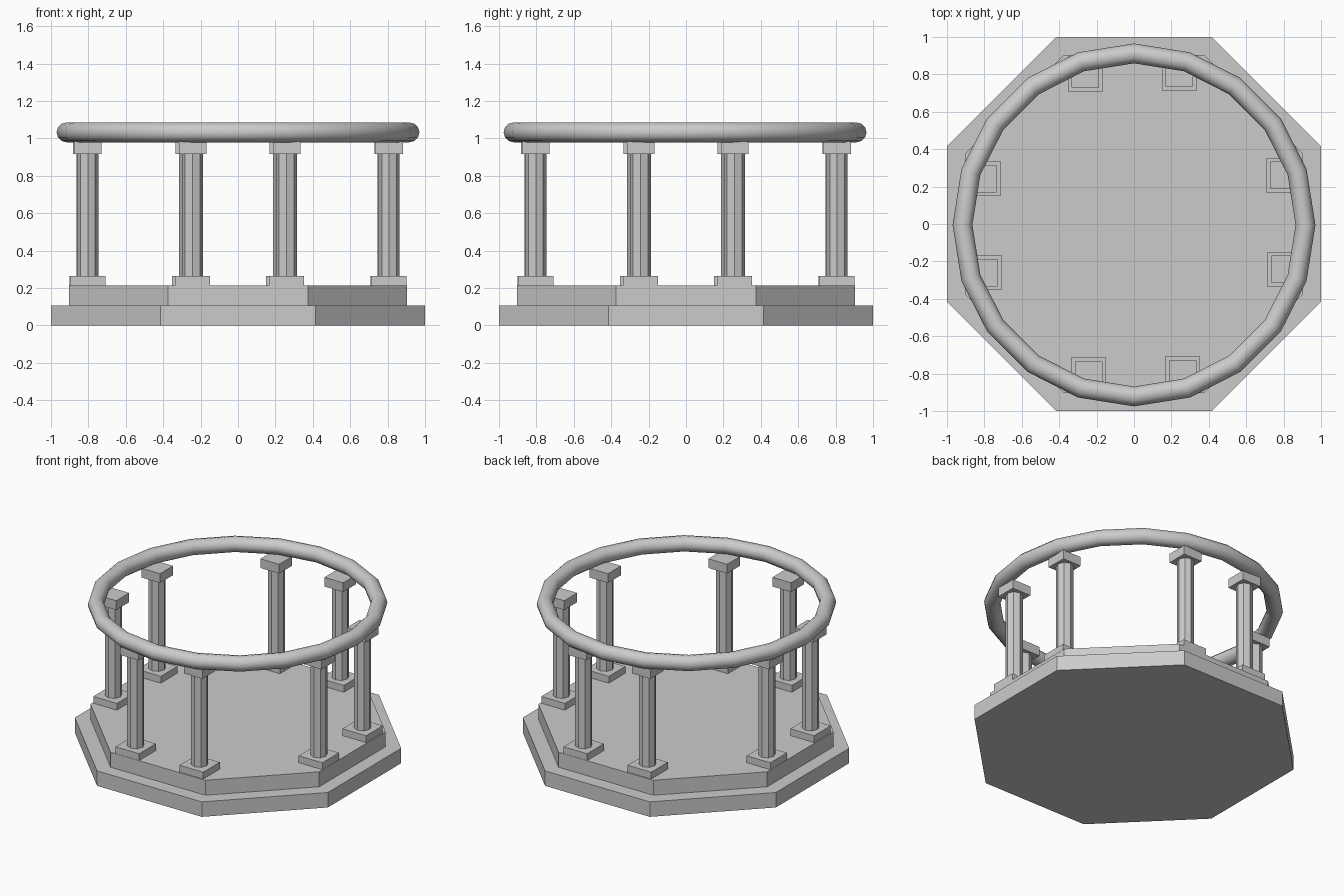
import bpy
from math import cos, pi, radians, sin

cube = bpy.data.objects.get("Cube")
if cube:
    bpy.data.objects.remove(cube, do_unlink=True)

# One plain stone colour
GREY = (0.6, 0.6, 0.6, 1)
stone = bpy.data.materials.new("grey_stone")
stone.use_nodes = True
stone.diffuse_color = GREY
stone.node_tree.nodes["Principled BSDF"].inputs["Base Color"].default_value = GREY


def finish(name):
    ob = bpy.context.object
    ob.name = name
    ob.data.materials.append(stone)
    return ob


def prism(name, sides, radius, x, y, z0, z1, turn=0):
    bpy.ops.mesh.primitive_cylinder_add(
        vertices=sides, radius=radius, depth=z1 - z0,
        location=(x, y, (z0 + z1) / 2), rotation=(0, 0, turn))
    return finish(name)


def block(name, width, x, y, z0, z1):
    bpy.ops.mesh.primitive_cube_add(size=1, location=(x, y, (z0 + z1) / 2))
    ob = finish(name)
    ob.scale = (width, width, z1 - z0)
    return ob


# Two stepped octagonal floors, flat sides facing the axes
for name, apothem, z0, z1 in (("lower_step", 1.0, 0, 0.107),
                              ("upper_step", 0.904, 0.107, 0.214)):
    prism(name, 8, apothem / cos(pi / 8), 0, 0, z0, z1, pi / 8)

# Eight columns, a pair on each of the four sides
for quarter in range(4):
    for side, offset in (("a", -16.7), ("b", 17.9)):
        angle = radians(90 * quarter + offset)
        x, y = 0.844 * cos(angle), 0.844 * sin(angle)
        tag = f"{quarter + 1}{side}"
        block("column_base_" + tag, 0.187, x, y, 0.205, 0.263)
        prism("column_shaft_" + tag, 8, 0.056, x, y, 0.263, 0.917)
        block("column_capital_" + tag, 0.147, x, y, 0.917, 0.983)

# Ring resting on the capitals
bpy.ops.mesh.primitive_torus_add(
    major_radius=0.917, minor_radius=0.053, major_segments=20,
    minor_segments=12, location=(0, -0.005, 1.032))
finish("top_ring")
bpy.ops.object.shade_smooth()
